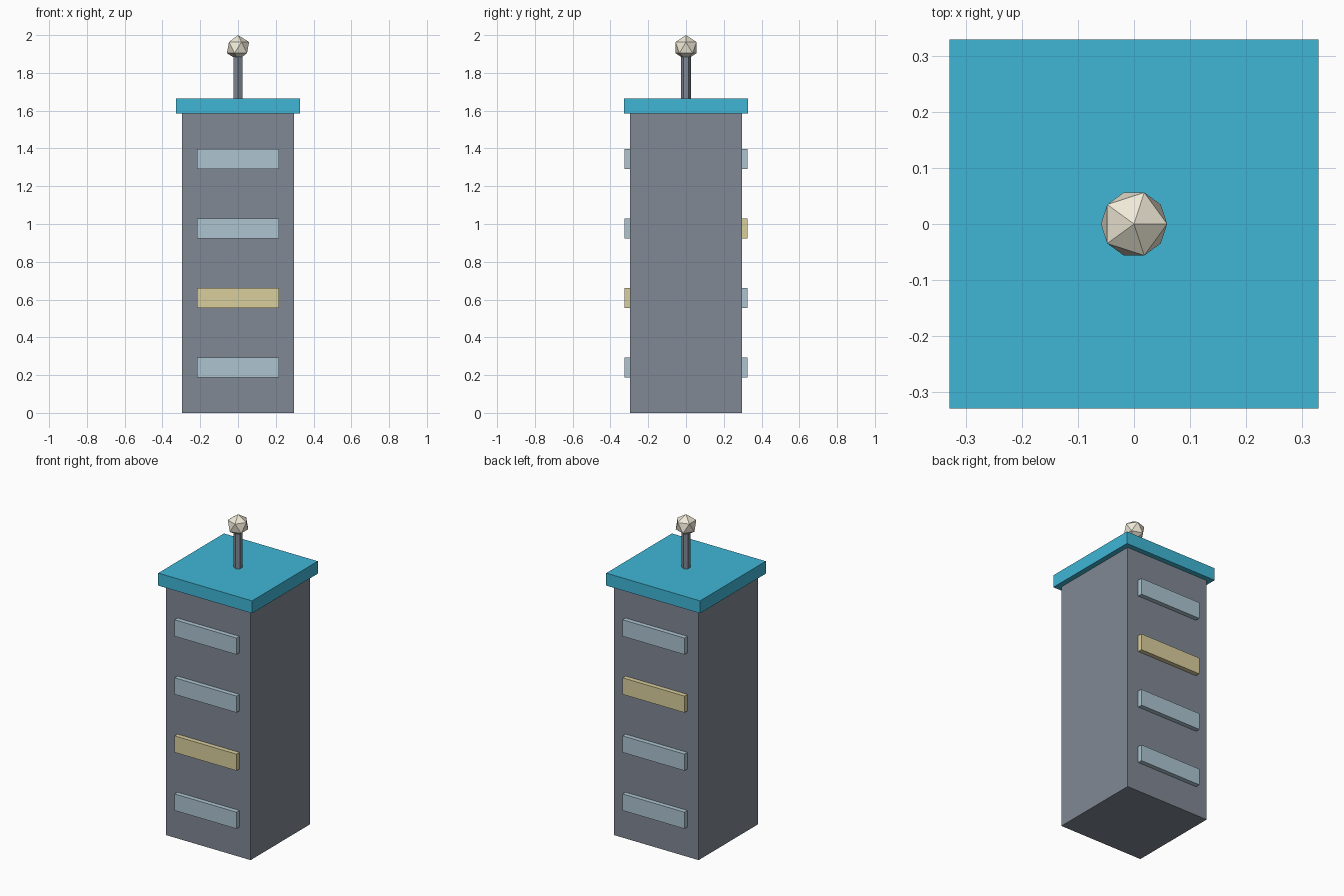
import bpy

if "Cube" in bpy.data.objects:
    bpy.data.objects.remove(bpy.data.objects["Cube"])

def material(name, rgb):
    m = bpy.data.materials.new(name)
    m.diffuse_color = (*rgb, 1)
    m.use_nodes = True
    m.node_tree.nodes["Principled BSDF"].inputs["Base Color"].default_value = m.diffuse_color
    return m

def finish(name, mat):
    ob = bpy.context.object
    ob.name = name
    ob.data.materials.append(mat)
    return ob

def box(name, size, centre, mat):
    bpy.ops.mesh.primitive_cube_add(size=1, location=centre)
    ob = finish(name, mat)
    ob.scale = size
    bpy.ops.object.transform_apply(location=False, rotation=False, scale=True)
    return ob

wall = material("wall", (0.22, 0.25, 0.30))
trim = material("trim", (0.05, 0.47, 0.67))
glass = material("glass", (0.42, 0.56, 0.64))
lit = material("lit_glass", (0.70, 0.62, 0.34))
cream = material("cream", (0.87, 0.82, 0.68))

# Tower body and overhanging roof
box("tower_body", (0.592, 0.592, 1.586), (0, 0, 0.793), wall)
box("roof_slab", (0.658, 0.658, 0.079), (0, 0, 1.625), trim)

# Window bands on front and back, one lit on each side
for side, sign, lit_floor in (("front", -1, 1), ("back", 1, 2)):
    for floor in range(4):
        box(f"{side}_window_{floor + 1}", (0.434, 0.05, 0.105),
            (0, sign * 0.3, 0.241 + floor * 0.368),
            lit if floor == lit_floor else glass)

# Mast and faceted beacon
bpy.ops.mesh.primitive_cylinder_add(vertices=6, radius=0.026, depth=0.25,
                                    location=(0, 0, 1.785))
finish("mast", wall)
bpy.ops.mesh.primitive_ico_sphere_add(subdivisions=1, radius=0.066,
                                      location=(0, 0, 1.934))
finish("beacon", cream)
